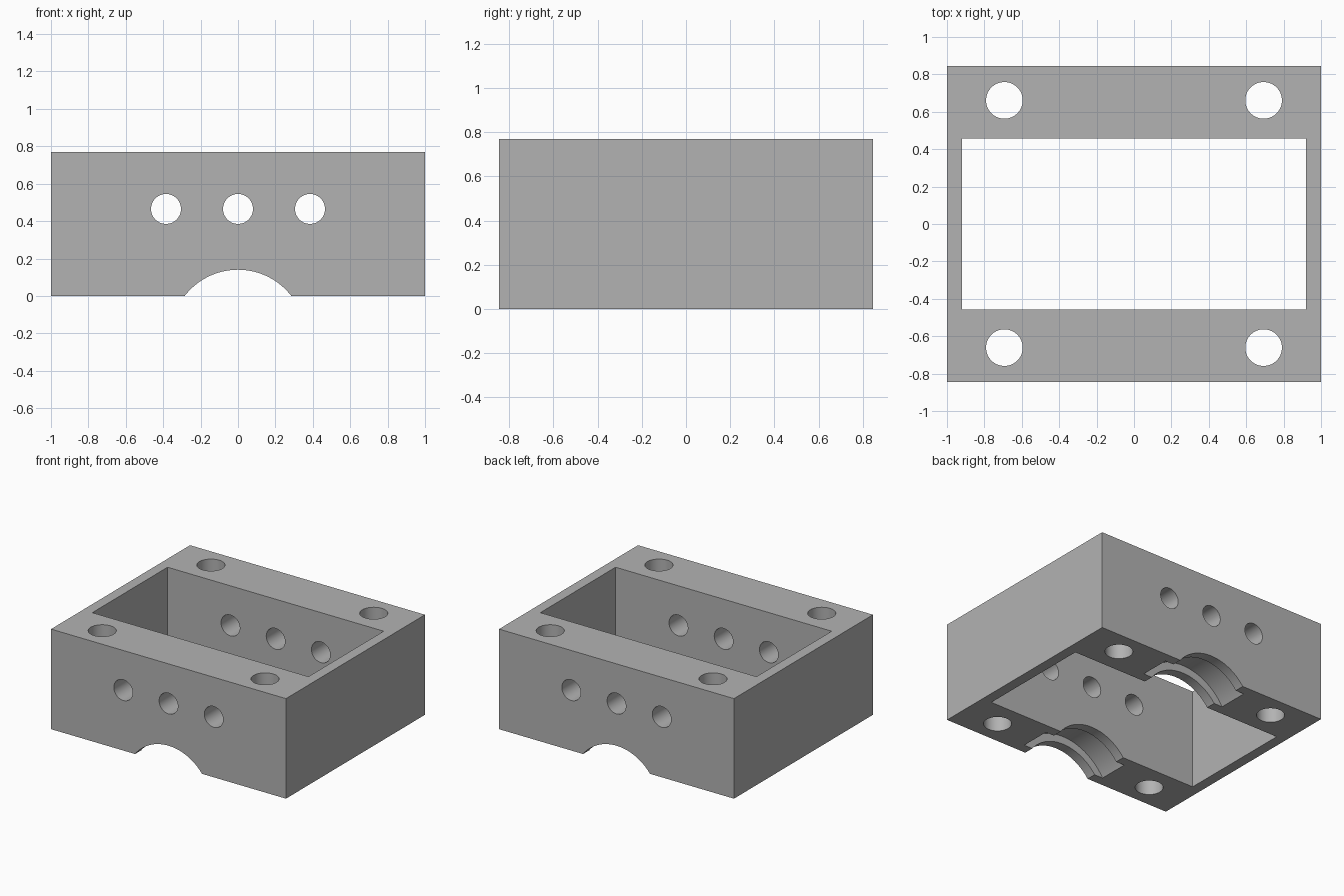
import bpy
import math

cube = bpy.data.objects.get("Cube")
if cube:
    bpy.data.objects.remove(cube, do_unlink=True)

WIDTH, DEPTH, HEIGHT = 2.0, 1.69, 0.77
POCKET_W, POCKET_D = 1.84, 0.915
WALL_Y = (DEPTH + POCKET_D) / 4       # middle of the front and back walls
SHAFT_Z = -0.22                       # shaft axis lies below the split face

grey = bpy.data.materials.new("light grey")
grey.use_nodes = True
colour = (0.45, 0.45, 0.45, 1)
grey.diffuse_color = colour
grey.node_tree.nodes["Principled BSDF"].inputs["Base Color"].default_value = colour


def box(name, size, z):
    bpy.ops.mesh.primitive_cube_add(size=1, location=(0, 0, z))
    ob = bpy.context.object
    ob.name = name
    ob.scale = size
    bpy.ops.object.transform_apply(location=True, rotation=True, scale=True)
    return ob


def cylinder(name, radius, length, location, along_y=False, sides=64):
    turn = (math.pi / 2, 0, 0) if along_y else (0, 0, 0)
    bpy.ops.mesh.primitive_cylinder_add(vertices=sides, radius=radius, depth=length,
                                        location=location, rotation=turn)
    ob = bpy.context.object
    ob.name = name
    bpy.ops.object.transform_apply(location=True, rotation=True, scale=True)
    return ob


def cut(body, cutter):
    cutter.hide_render = True
    mod = body.modifiers.new(cutter.name, "BOOLEAN")
    mod.operation = "DIFFERENCE"
    mod.solver = "EXACT"
    mod.object = cutter
    bpy.context.view_layer.objects.active = body
    bpy.ops.object.modifier_apply(modifier=mod.name)
    bpy.data.objects.remove(cutter, do_unlink=True)


# Block with a rectangular pocket right through it
housing = box("bearing_housing", (WIDTH, DEPTH, HEIGHT), HEIGHT / 2)
housing.data.materials.append(grey)
cut(housing, box("pocket", (POCKET_W, POCKET_D, 2), HEIGHT / 2))

# Vertical bolt holes in the corners
for x in (-0.693, 0.693):
    for y in (-0.661, 0.661):
        cut(housing, cylinder("bolt_hole", 0.098, 2, (x, y, HEIGHT / 2)))

# Row of holes through the front and back walls
for x in (-0.385, 0, 0.385):
    cut(housing, cylinder("cross_hole", 0.08, 3, (x, 0, 0.465), True))

# Shaft opening, with a wider bearing seat inside each wall
cut(housing, cylinder("shaft_opening", 0.36, 3, (0, 0, SHAFT_Z), True, 128))
for side in (-1, 1):
    cut(housing, cylinder("bearing_seat", 0.42, 0.235, (0, side * WALL_Y, SHAFT_Z), True, 128))

# Rounded bores, crisp edges
bpy.ops.object.select_all(action="DESELECT")
housing.select_set(True)
bpy.context.view_layer.objects.active = housing
bpy.ops.object.shade_smooth_by_angle(angle=math.radians(30))
